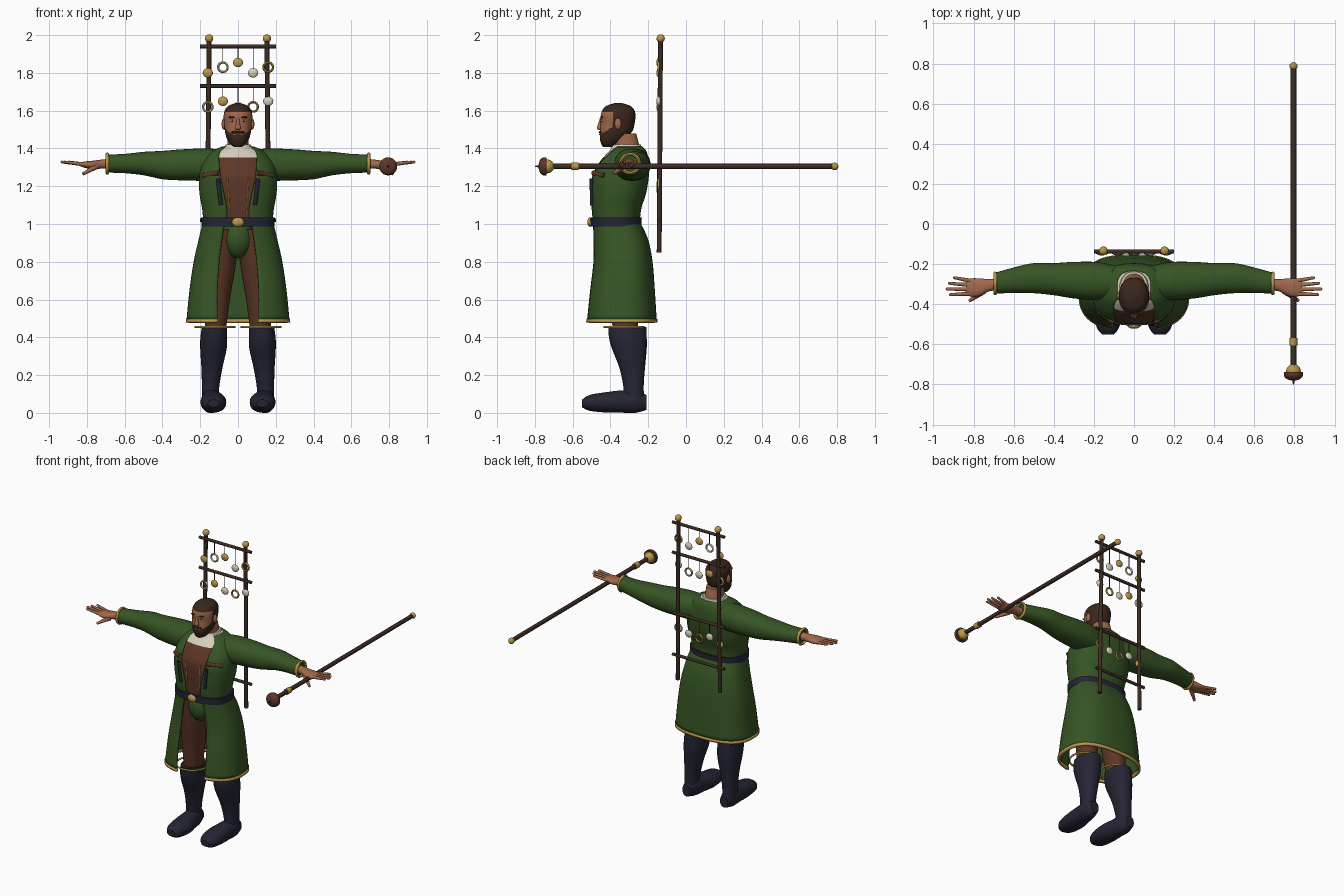
import bpy, bmesh
from math import sin, cos, asin, pi, radians
from mathutils import Matrix, Vector

start_cube = bpy.data.objects.get("Cube")
if start_cube:
    bpy.data.objects.remove(start_cube, do_unlink=True)


def material(name, *rgb):
    mat = bpy.data.materials.new(name)
    mat.use_nodes = True
    mat.diffuse_color = (*rgb, 1)
    mat.node_tree.nodes["Principled BSDF"].inputs["Base Color"].default_value = (*rgb, 1)
    return mat


green = material("green cloth", .038, .09, .018)
leather = material("brown leather", .11, .037, .02)
navy = material("navy leather", .018, .018, .035)
skin = material("skin", .36, .14, .07)
hair = material("dark brown hair", .042, .02, .012)
gold = material("gold", .5, .31, .07)
wood = material("dark wood", .045, .024, .017)
ivory = material("ivory", .68, .62, .5)
parts = []


def finish(name, mesh, mats, mirror=False, thickness=0):
    """Wrap a mesh as an object with its materials and modifiers."""
    for mat in mats if isinstance(mats, tuple) else (mats,):
        mesh.materials.append(mat)
    obj = bpy.data.objects.new(name, mesh)
    bpy.context.collection.objects.link(obj)
    if thickness:
        solid = obj.modifiers.new("thickness", "SOLIDIFY")
        solid.thickness = thickness
    if mirror:
        obj.modifiers.new("mirror", "MIRROR")
    parts.append(obj)
    return obj


def from_bmesh(name, bm, mats, **options):
    mesh = bpy.data.meshes.new(name)
    bm.to_mesh(mesh)
    bm.free()
    return finish(name, mesh, mats, **options)


def smooth_rows(rows, steps):
    """Catmull-Rom interpolation between cross-sections."""
    rows = [Vector(r) for r in rows]
    result = []
    for i in range(len(rows) - 1):
        b, c = rows[i], rows[i + 1]
        a, d = rows[max(i - 1, 0)], rows[min(i + 2, len(rows) - 1)]
        for k in range(steps):
            t = k / steps
            result.append(b + (c - a) * (t / 2) + (a * 2 - b * 5 + c * 4 - d) * (t * t / 2)
                          + (b * 3 - a - c * 3 + d) * (t ** 3 / 2))
    return result + [rows[-1]]


def loft(name, rows, mats, axis="z", sides=32, steps=4, power=2.2, rule=None, **options):
    """Skin rows of (position, centre u, centre v, radius u, radius v[, front gap])."""
    bm = bmesh.new()
    gapped = len(rows[0]) > 5
    rings = []
    for row in smooth_rows(rows, steps):
        t, cu, cv, ru, rv = row[:5]
        first = asin(min(1, row[5] / ru) ** (power / 2)) if gapped else 0
        ring = []
        for i in range(sides + gapped):
            a = first + (2 * pi - 2 * first) * i / sides
            s, c = sin(a), -cos(a)
            u = cu + ru * abs(s) ** (2 / power) * (1 if s > 0 else -1)
            v = cv + rv * abs(c) ** (2 / power) * (1 if c > 0 else -1)
            place = {"z": (u, v, t), "x": (t, u, v), "y": (u, t, v)}[axis]
            ring.append(bm.verts.new(place))
        rings.append(ring)
    for low, high in zip(rings, rings[1:]):
        for i in range(sides):
            j = (i + 1) % len(low)
            bm.faces.new((low[i], low[j], high[j], high[i]))
    if not gapped:
        bm.faces.new(rings[0])
        bm.faces.new(rings[-1])
    bmesh.ops.recalc_face_normals(bm, faces=bm.faces)
    if rule:
        for face in bm.faces:
            face.material_index = int(rule(face.calc_center_median()))
    return from_bmesh(name, bm, mats, **options)


def rod(name, a, b, radius, mat, tip=None, sides=12, **options):
    a, b = Vector(a), Vector(b)
    turn = (b - a).to_track_quat("Z", "Y").to_matrix().to_4x4()
    bm = bmesh.new()
    bmesh.ops.create_cone(bm, cap_ends=True, segments=sides, radius1=radius,
                          radius2=radius if tip is None else tip, depth=(b - a).length,
                          matrix=Matrix.Translation((a + b) / 2) @ turn)
    return from_bmesh(name, bm, mat, **options)


def ball(name, centre, size, mat, **options):
    bm = bmesh.new()
    bmesh.ops.create_uvsphere(bm, u_segments=20, v_segments=12, radius=1,
                              matrix=Matrix.LocRotScale(Vector(centre), None, Vector(size)))
    return from_bmesh(name, bm, mat, **options)


def hoop(name, centre, major, minor, mat, axis="Z", **options):
    """Spin a small circle into a ring."""
    bm = bmesh.new()
    circle = bmesh.ops.create_circle(bm, segments=8, radius=minor,
                                     matrix=Matrix.Translation((major, 0, 0)) @ Matrix.Rotation(pi / 2, 4, "X"))
    edges = list({e for v in circle["verts"] for e in v.link_edges})
    bmesh.ops.spin(bm, geom=circle["verts"] + edges, cent=(0, 0, 0), axis=(0, 0, 1),
                   angle=2 * pi, steps=32)
    bmesh.ops.remove_doubles(bm, verts=bm.verts, dist=.0005)
    bmesh.ops.recalc_face_normals(bm, faces=bm.faces)
    turn = Vector((0, 0, 1)).rotation_difference(Vector({"X": (1, 0, 0), "Y": (0, 1, 0), "Z": (0, 0, 1)}[axis]))
    bm.transform(Matrix.LocRotScale(Vector(centre), turn, None))
    return from_bmesh(name, bm, mat, **options)


# Boots, garters and trousers
loft("boot_foot", [(-.55, .13, .05, .03, .02), (-.51, .13, .053, .058, .042), (-.42, .13, .056, .068, .054),
                   (-.34, .137, .06, .058, .059), (-.27, .143, .06, .05, .06), (-.21, .145, .055, .03, .04)],
     navy, axis="y", mirror=True)
loft("boot_shaft", [(.06, .147, -.275, .044, .055), (.14, .145, -.278, .046, .054), (.24, .138, -.285, .056, .068),
                    (.34, .13, -.3, .07, .092), (.4, .128, -.308, .071, .1), (.455, .125, -.31, .066, .1)],
     navy, mirror=True)
hoop("garter", (.122, -.328, .455), .104, .006, gold, mirror=True)
loft("trouser_leg", [(.43, .12, -.32, .055, .065), (.6, .11, -.33, .067, .08), (.8, .095, -.345, .085, .1),
                     (.97, .088, -.36, .09, .11)], leather, mirror=True)
ball("hip_cloth", (0, -.4, .93), (.085, .085, .112), green)

# Coat skirt, open at the front, with a gold hem
loft("coat_skirt", [(.49, 0, -.343, .273, .188, .11), (.65, 0, -.34, .257, .175, .11),
                    (.8, 0, -.337, .235, .16, .1), (.92, 0, -.348, .208, .147, .085),
                    (1.01, 0, -.37, .187, .127, .07)], green, sides=56, power=2.6, thickness=.01)
loft("coat_hem", [(.478, 0, -.343, .277, .192, .108), (.497, 0, -.343, .276, .191, .108)],
     gold, sides=56, power=2.6, steps=1, thickness=.016)

# Vest with the shirt showing above it, then the jacket over both
torso = [(1, -.37, .183, .125, .06), (1.08, -.37, .19, .133, .06), (1.16, -.36, .204, .148, .075),
         (1.25, -.352, .205, .155, .095), (1.32, -.335, .19, .138, .1), (1.38, -.315, .145, .108, .1),
         (1.41, -.31, .085, .08, .07)]
loft("vest", [(z, 0, y, rx - .01, ry - .01) for z, y, rx, ry, gap in torso], (leather, ivory),
     sides=48, power=2.4, steps=6, rule=lambda c: c.z > 1.35)
loft("jacket", [(z, 0, y, rx, ry, gap) for z, y, rx, ry, gap in torso], green,
     sides=56, power=2.4, thickness=.012)
loft("shirt_collar", [(1.355, 0, -.325, .11, .1), (1.39, 0, -.318, .085, .085), (1.42, 0, -.312, .066, .074)], ivory)
loft("belt", [(.988, 0, -.37, .194, .134), (1.034, 0, -.37, .195, .136)], navy, sides=48, steps=1, power=2.5)
ball("buckle", (0, -.508, 1.01), (.032, .014, .025), gold)
rod("chest_strap", (.09, -.497, 1.1), (.107, -.5, 1.24), .011, navy, mirror=True)
rod("chest_band", (.1, -.49, 1.27), (.182, -.43, 1.255), .014, leather, mirror=True)
rod("vest_lace", (.045, -.494, 1.05), (.055, -.496, 1.25), .003, gold, mirror=True)

# Sleeves, cuffs and hands
loft("sleeve", [(.08, -.29, 1.31, .08, .085), (.18, -.285, 1.314, .095, .086), (.3, -.28, 1.313, .091, .082),
                (.4, -.275, 1.312, .08, .075), (.5, -.27, 1.32, .075, .062), (.6, -.28, 1.32, .063, .051),
                (.69, -.295, 1.32, .053, .048)], green, axis="x", mirror=True)
hoop("cuff", (.692, -.296, 1.32), .05, .009, gold, axis="X", mirror=True)
loft("palm", [(.66, -.3, 1.32, .032, .028), (.72, -.305, 1.317, .03, .024), (.77, -.315, 1.313, .044, .022),
              (.81, -.317, 1.314, .046, .017), (.835, -.315, 1.316, .038, .01)], skin, axis="x", mirror=True)
for i, tip in enumerate((.895, .92, .932, .915)):
    end = (tip, -.268 - i * .028, 1.328)
    rod("finger", (.81, -.284 - i * .021, 1.315), end, .011, skin, tip=.007, mirror=True)
    ball("fingertip", end, (.007, .007, .007), skin, mirror=True)
rod("thumb", (.75, -.335, 1.305), (.82, -.383, 1.265), .016, skin, tip=.008, mirror=True)

# Neck and head, hair and beard coloured by region
loft("neck", [(1.36, 0, -.305, .062, .066), (1.42, 0, -.315, .056, .066), (1.48, 0, -.33, .055, .066)], skin)


def hairy(c):
    beard = c.z < 1.476 + (c.y + .45) * .6
    scalp = c.z > 1.594 or (c.y > -.388 and c.z > 1.47)
    return beard or scalp


loft("head", [(1.408, 0, -.415, .02, .025), (1.42, 0, -.405, .038, .042), (1.45, 0, -.39, .058, .066),
              (1.49, 0, -.37, .069, .085), (1.53, 0, -.362, .073, .09), (1.57, 0, -.36, .076, .092),
              (1.6, 0, -.358, .07, .086), (1.625, 0, -.358, .052, .064), (1.64, 0, -.358, .015, .02)],
     (skin, hair), sides=72, steps=7, rule=hairy)
loft("nose", [(1.56, 0, -.448, .007, .008), (1.53, 0, -.453, .01, .012), (1.507, 0, -.456, .016, .016),
              (1.497, 0, -.452, .01, .009)], skin, sides=16)
for name, place, size, mat in (
        ("ear", (.075, -.36, 1.53), (.012, .018, .03), skin),
        ("eye", (.03, -.445, 1.547), (.013, .006, .006), ivory),
        ("pupil", (.03, -.449, 1.547), (.005, .004, .005), hair),
        ("eyebrow", (.031, -.445, 1.565), (.02, .008, .005), hair),
        ("moustache", (.015, -.454, 1.486), (.022, .008, .006), hair)):
    ball(name, place, size, mat, mirror=True)
ball("lips", (0, -.456, 1.474), (.015, .005, .004), skin)

# Back frame with hanging charms
rod("frame_post", (.163, -.142, .85), (.153, -.135, 1.98), .013, wood, mirror=True)
ball("post_knob", (.153, -.134, 1.982), (.022, .022, .022), gold, mirror=True)
for z in (1.02, 1.31, 1.73, 1.94):
    rod("frame_bar", (-.2, -.138, z), (.2, -.138, z), .01, wood)

charm_rows = (
    (1.94, "disc ring disc disc ring", (gold, ivory, gold, ivory, gold), (.14, .11, .085, .14, .11)),
    (1.73, "ring disc disc ring disc", (ivory, gold, ivory, gold, ivory), (.11, .08, .11, .11, .08)),
    (1.31, "disc disc ring disc ring", (gold, ivory, gold, ivory, gold), (.13, .1, .13, .12, .1)))
for bar, kinds, colours, drops in charm_rows:
    for i, (kind, mat, drop) in enumerate(zip(kinds.split(), colours, drops)):
        x, z = (i - 2) * .08, bar - drop
        rod("charm_cord", (x, -.145, bar), (x, -.145, z + .024), .002, wood, sides=6)
        if kind == "ring":
            hoop("charm_ring", (x, -.145, z), .025, .006, mat, axis="Y")
        else:
            ball("charm_disc", (x, -.145, z), (.027, .012, .025), mat)

# Staff lying across the left palm
hand_x, hand_z = .795, 1.305


def on_staff(y):
    return (hand_x, y, hand_z)


rod("staff_shaft", on_staff(-.7), on_staff(.79), .014, wood)
ball("staff_end_knob", on_staff(.787), (.02, .02, .02), gold)
rod("staff_collar", on_staff(-.605), on_staff(-.568), .02, gold)
ball("staff_ball", on_staff(-.735), (.037, .037, .037), gold)
loft("staff_cap", [(-.738, hand_x, hand_z, .047, .047), (-.757, hand_x, hand_z, .047, .047),
                   (-.772, hand_x, hand_z, .035, .035), (-.78, hand_x, hand_z, .012, .012)],
     leather, axis="y", sides=24, power=2)
rod("staff_spike", on_staff(-.775), on_staff(-.8), .006, wood, tip=.003)

# Smooth shading with crisp edges
bpy.ops.object.select_all(action="DESELECT")
for part in parts:
    part.select_set(True)
bpy.context.view_layer.objects.active = parts[0]
bpy.ops.object.shade_smooth_by_angle(angle=radians(45))
